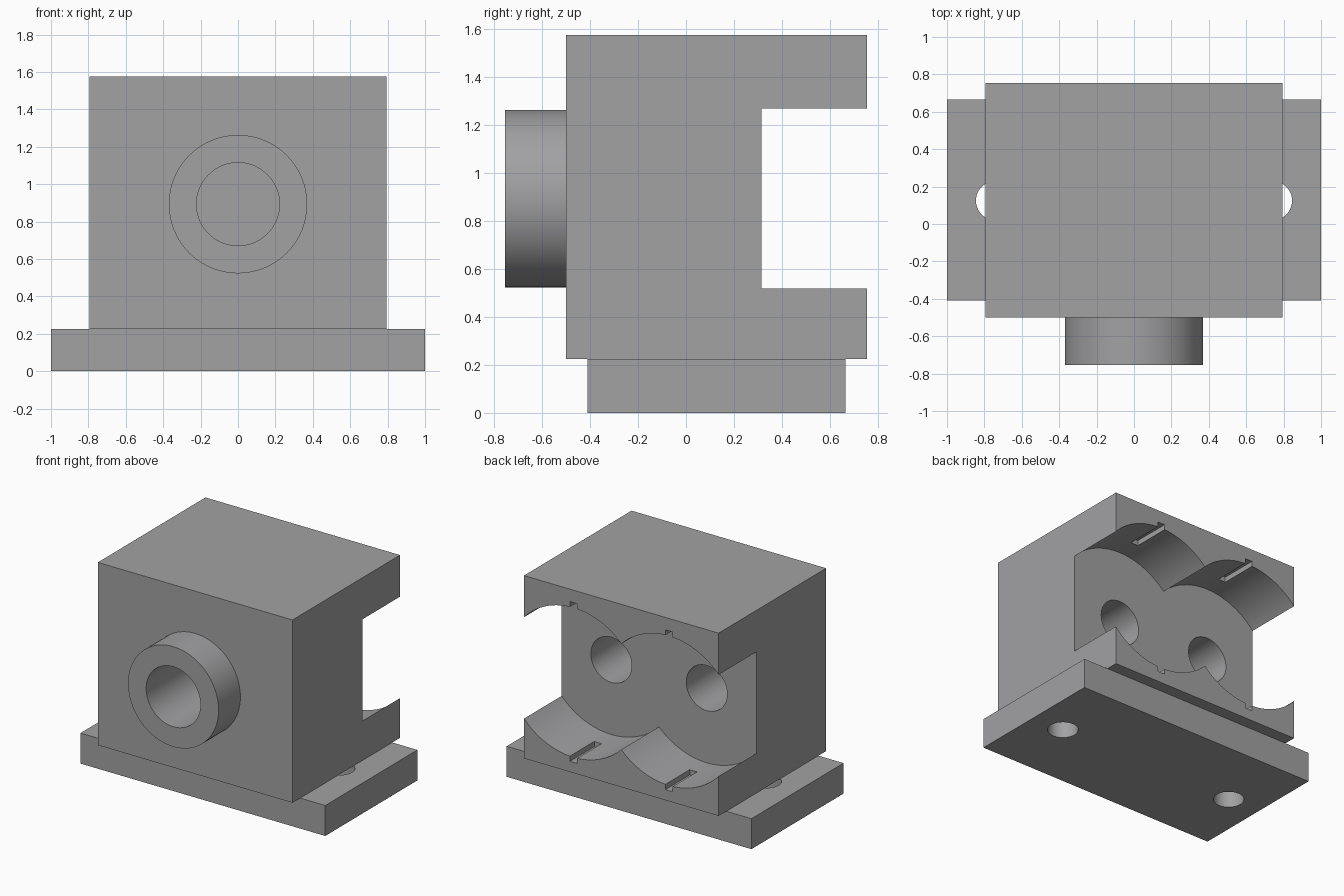
import bpy, math
from mathutils import Matrix, Vector

if "Cube" in bpy.data.objects:
    bpy.data.objects.remove(bpy.data.objects["Cube"])

grey = bpy.data.materials.new("warm grey plastic")
grey.diffuse_color = (0.36, 0.36, 0.37, 1)
grey.use_nodes = True
grey.node_tree.nodes["Principled BSDF"].inputs["Base Color"].default_value = grey.diffuse_color


def box(name, lo, hi):
    lo, hi = Vector(lo), Vector(hi)
    bpy.ops.mesh.primitive_cube_add(size=1)
    ob = bpy.context.object
    ob.name = name
    ob.data.transform(Matrix.Translation((lo + hi) / 2) @ Matrix.Diagonal((*(hi - lo), 1)))
    ob.data.materials.append(grey)
    return ob


def cylinder(name, radius, start, end, sides=64):
    start, end = Vector(start), Vector(end)
    axis = end - start
    bpy.ops.mesh.primitive_cylinder_add(radius=radius, depth=axis.length, vertices=sides)
    ob = bpy.context.object
    ob.name = name
    turn = axis.to_track_quat('Z', 'Y').to_matrix().to_4x4()
    ob.data.transform(Matrix.Translation((start + end) / 2) @ turn)
    ob.data.materials.append(grey)
    return ob


def combine(target, tool, operation='DIFFERENCE'):
    mod = target.modifiers.new(tool.name, 'BOOLEAN')
    mod.operation = operation
    mod.solver = 'EXACT'
    mod.object = tool
    bpy.context.view_layer.objects.active = target
    bpy.ops.object.modifier_apply(modifier=mod.name)
    bpy.data.objects.remove(tool, do_unlink=True)


MID = 0.893      # height of all the bores
SIDE = 0.39      # sideways offset of the twin bores

# Block with the round nozzle on the front
block = box("block", (-0.795, -0.5, 0.225), (0.795, 0.755, 1.575))
combine(block, cylinder("nozzle", 0.37, (0, -0.755, MID), (0, -0.3, MID)), 'UNION')
combine(block, cylinder("nozzle_bore", 0.222, (0, -0.9, MID), (0, 0.0, MID)))

for s in (-1, 1):
    x = s * SIDE
    # Wide bore from the back, open at the side
    combine(block, cylinder("wide_bore", 0.552, (x, 0.315, MID), (x, 0.9, MID), 96))
    # Narrow through hole, stopping behind the nozzle
    combine(block, cylinder("through_hole", 0.167, (x, -0.5, MID), (x, 0.4, MID)))
    # Small grooves at the top and bottom of the wide bore
    for v in (-1, 1):
        z = MID + v * 0.54
        combine(block, box("groove", (x - 0.03, 0.47, z - 0.05), (x + 0.03, 0.9, z + 0.05)))

# Base plate with two screw holes
base = box("base_plate", (-1, -0.41, 0), (1, 0.665, 0.225))
for s in (-1, 1):
    combine(base, cylinder("screw_hole", 0.105, (s * 0.74, 0.125, -0.1), (s * 0.74, 0.125, 0.4), 48))

# Soft shading on the round walls, sharp corners kept
for ob in (block, base):
    bpy.ops.object.select_all(action='DESELECT')
    ob.select_set(True)
    bpy.context.view_layer.objects.active = ob
    bpy.ops.object.shade_smooth_by_angle(angle=math.radians(30))
